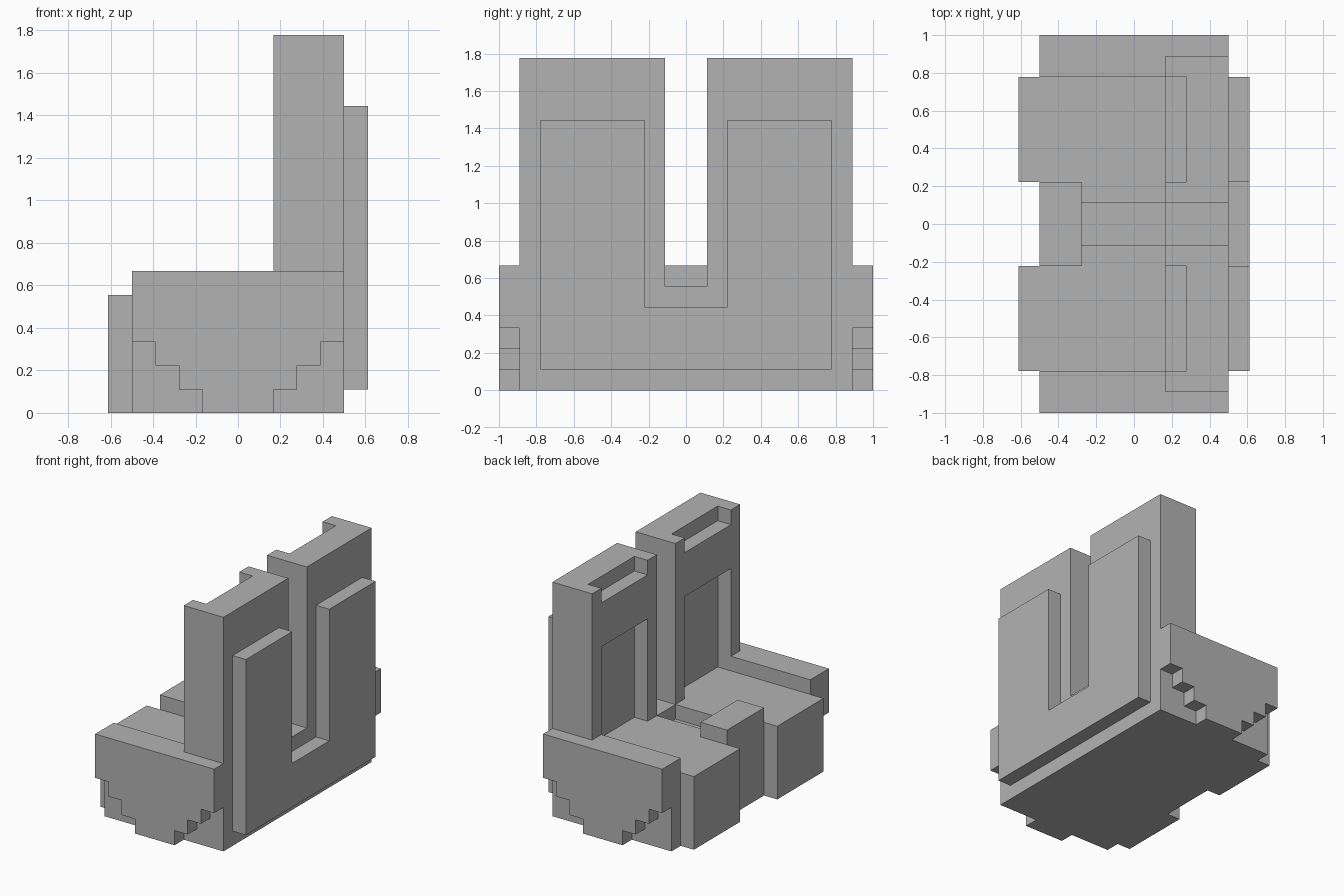
import bpy
import bmesh
from mathutils import Vector

cube = bpy.data.objects.get("Cube")
if cube:
    bpy.data.objects.remove(cube, do_unlink=True)

U = 1 / 9  # one block of the design grid

grey = bpy.data.materials.new("plain_grey")
grey.use_nodes = True
grey.diffuse_color = (0.45, 0.45, 0.45, 1)
bsdf = grey.node_tree.nodes["Principled BSDF"]
bsdf.inputs["Base Color"].default_value = grey.diffuse_color
bsdf.inputs["Roughness"].default_value = 0.8


def prism(bm, outline, axis, low, high):
    """Extrude a flat outline along an axis; outline uses the other two axes in order."""
    verts = []
    for point in outline:
        co = list(point)
        co.insert(axis, low)
        verts.append(bm.verts.new(Vector(co) * U))
    face = bm.faces.new(verts)
    out = bmesh.ops.extrude_face_region(bm, geom=[face])
    offset = Vector((0, 0, 0))
    offset[axis] = (high - low) * U
    moved = [g for g in out["geom"] if isinstance(g, bmesh.types.BMVert)]
    bmesh.ops.translate(bm, verts=moved, vec=offset)


def rect(a, b, c, d):
    return [(a, c), (b, c), (b, d), (a, d)]


def part(name, *prisms, mirrored=False):
    bm = bmesh.new()
    for p in prisms:
        prism(bm, *p)
    bmesh.ops.recalc_face_normals(bm, faces=bm.faces)
    mesh = bpy.data.meshes.new(name)
    bm.to_mesh(mesh)
    bm.free()
    mesh.materials.append(grey)
    obj = bpy.data.objects.new(name, mesh)
    bpy.context.collection.objects.link(obj)
    if mirrored:
        mod = obj.modifiers.new("mirror_pair", "MIRROR")
        mod.use_axis = (False, True, False)
        mod.use_mirror_merge = False
    return obj


X, Y, Z = range(3)

# Solid base
part("base", (rect(-4.5, 4.5, -8, 8), Z, 0, 3))

# Armrests with stepped undersides
half = [(1.5, 0), (1.5, 1), (2.5, 1), (2.5, 2), (3.5, 2), (3.5, 3), (4.5, 3), (4.5, 6)]
arm = half + [(-x, z) for x, z in reversed(half)]
part("armrests", (arm, Y, 7, 9), mirrored=True)

# Seat cushions, notched round the centre console
seat = [(-5.5, 2), (-2.5, 2), (-2.5, 1), (4.5, 1), (4.5, 7), (-5.5, 7)]
part("seat_cushions", (seat, Z, 0, 5), mirrored=True)

# Centre console, sunken tray and the bridge between the backrests
part("centre_console", (rect(-4.5, -2.5, -2, 2), Z, 3, 6))
part("centre_tray", (rect(-2.5, 1.5, -1, 1), Z, 3, 4))
part("backrest_bridge", (rect(1.5, 4.5, -1, 1), Z, 3, 5))

# Backrests: slab plus a raised frame with a lumbar recess and a top notch
frame = [(1, 5), (1, 16), (2, 16), (2, 15), (7, 15), (7, 16), (8, 16), (8, 5),
         (7, 5), (7, 12), (2, 12), (2, 5)]
part("backrests", (rect(1, 8, 5, 16), X, 2.5, 4.5), (frame, X, 1.5, 2.5), mirrored=True)

# U-shaped rear panel
panel = [(-7, 1), (7, 1), (7, 13), (2, 13), (2, 4), (-2, 4), (-2, 13), (-7, 13)]
part("rear_panel", (panel, X, 4.5, 5.5))
